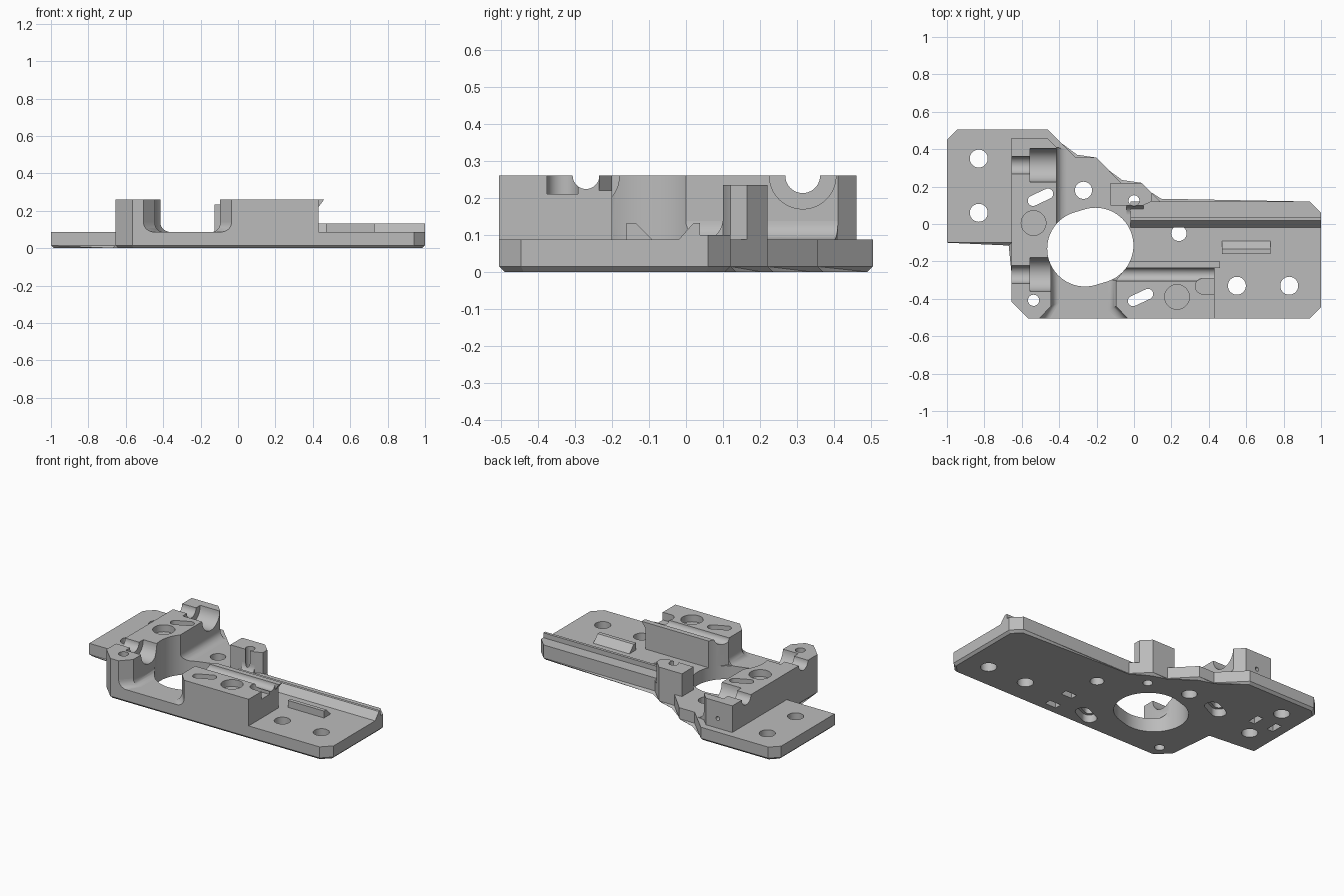
import bpy, bmesh
from math import sin, cos, pi, atan2, radians
from mathutils import Vector, Matrix

cube = bpy.data.objects.get("Cube")
if cube:
    bpy.data.objects.remove(cube)

grey = bpy.data.materials.new("plain_grey")
grey.use_nodes = True
grey.diffuse_color = (0.5, 0.5, 0.5, 1)
grey.node_tree.nodes["Principled BSDF"].inputs["Base Color"].default_value = (0.5, 0.5, 0.5, 1)

FLOOR, TOP, FRONT = 0.087, 0.26, -0.505


def finish(name, bm):
    bmesh.ops.recalc_face_normals(bm, faces=bm.faces)
    mesh = bpy.data.meshes.new(name)
    bm.to_mesh(mesh)
    bm.free()
    mesh.materials.append(grey)
    obj = bpy.data.objects.new(name, mesh)
    bpy.context.collection.objects.link(obj)
    return obj


def prism(name, points, low, high, axis="z", chamfer=0):
    """Extrude an outline along z, x (points are y, z) or y (points are x, z)."""
    place = {"z": lambda a, b, h: (a, b, h),
             "x": lambda a, b, h: (h, a, b),
             "y": lambda a, b, h: (a, h, b)}[axis]
    bm = bmesh.new()
    rings = [[bm.verts.new(place(a, b, h)) for a, b in points] for h in (low, high)]
    n = len(points)
    for ring in rings:
        bm.faces.new(ring)
    for i in range(n):
        j = (i + 1) % n
        bm.faces.new((rings[0][i], rings[0][j], rings[1][j], rings[1][i]))
    if chamfer:
        edges = [e for e in bm.edges if all(v.co.z == low for v in e.verts)]
        bmesh.ops.bevel(bm, geom=edges, offset=chamfer, segments=1, affect="EDGES")
    return finish(name, bm)


def box(name, x0, x1, y0, y1, z0, z1):
    return prism(name, [(x0, y0), (x1, y0), (x1, y1), (x0, y1)], z0, z1)


def circle(x, y, r, n=40):
    return [(x + r * cos(2 * pi * i / n), y + r * sin(2 * pi * i / n)) for i in range(n)]


def stadium(a, b, r, n=20):
    """Outline around two equal circles."""
    turn = atan2(b[1] - a[1], b[0] - a[0]) - pi / 2
    return [(c[0] + r * cos(turn + side + pi * i / n), c[1] + r * sin(turn + side + pi * i / n))
            for c, side in ((b, 0), (a, pi)) for i in range(n + 1)]


def fillet(name, wall, foot, height, steps=8):
    """Concave strip joining a wall line to the floor."""
    bm = bmesh.new()
    rows = []
    for w, f in zip(wall, foot):
        w, f = Vector(w), Vector(f)
        row = []
        for i in range(steps + 1):
            t = pi / 2 * i / steps
            p = w.lerp(f, 1 - sin(t))
            row.append(bm.verts.new((p.x, p.y, FLOOR + height * (1 - cos(t)))))
        row.append(bm.verts.new((w.x, w.y, FLOOR)))
        rows.append(row)
    n = len(rows[0])
    for a, b in zip(rows, rows[1:]):
        for i in range(n):
            j = (i + 1) % n
            bm.faces.new((a[i], a[j], b[j], b[i]))
    bm.faces.new(rows[0])
    bm.faces.new(rows[-1])
    return finish(name, bm)


def cut(part, cutters):
    bpy.context.view_layer.objects.active = part
    for c in cutters:
        mod = part.modifiers.new("cut", "BOOLEAN")
        mod.operation, mod.solver, mod.object = "DIFFERENCE", "EXACT", c
        bpy.ops.object.modifier_apply(modifier=mod.name)


# Solid parts
base = prism("base_plate", [
    (-1, -0.1), (-0.655, -0.1), (-0.655, -0.415), (-0.565, FRONT), (0.94, FRONT),
    (1, -0.445), (1, 0.06), (0.94, 0.12), (0.14, 0.12), (0.04, 0.22), (-0.07, 0.22),
    (-0.2, 0.355), (-0.31, 0.355), (-0.46, 0.505), (-0.945, 0.505), (-1, 0.45)],
    0, FLOOR, chamfer=0.015)
left_block = prism("left_block", [
    (-0.655, -0.415), (-0.565, FRONT), (-0.505, FRONT), (-0.445, -0.44), (-0.445, -0.12),
    (-0.415, -0.12), (-0.415, 0.41), (-0.465, 0.46), (-0.655, 0.46)], FLOOR, TOP)
right_block = prism("right_block", [
    (-0.095, -0.44), (-0.035, FRONT), (0.43, FRONT), (0.43, -0.2), (-0.04, -0.2),
    (-0.04, -0.23), (-0.095, -0.3)], FLOOR, TOP)
lip = prism("right_block_lip", [(0.43, 0.22), (0.46, TOP), (0.43, TOP)], -0.235, -0.2, "y")
pillar = prism("back_pillar", [
    (-0.125, 0.1), (0.05, 0.1), (0.095, 0.12), (0.095, 0.165), (0.04, 0.22), (-0.125, 0.22)],
    FLOOR, 0.235)
rail = prism("long_rail", [
    (-0.02, FLOOR), (0.02, 0.132), (0.038, 0.132), (0.038, 0.1), (0.12, 0.1), (0.12, FLOOR)],
    -0.02, 0.94, "x")
rail_end = prism("long_rail_end", [
    (-0.02, FLOOR), (0.02, 0.132), (0.038, 0.132), (0.038, 0.1), (0.06, 0.1), (0.06, FLOOR)],
    0.94, 1, "x")
rail_corner = prism("long_rail_corner", [(0.94, 0.06), (1, 0.06), (0.94, 0.12)], FLOOR, 0.1)
ridge = prism("short_ridge", [
    (-0.16, FLOOR), (-0.16, 0.132), (-0.135, 0.132), (-0.09, FLOOR)], 0.47, 0.73, "x")
fillets = [
    fillet("left_front_fillet", [(-0.445, -0.2), (-0.445, -0.44), (-0.505, FRONT)],
           [(-0.4, -0.2), (-0.4, -0.42), (-0.45, FRONT)], 0.05),
    fillet("left_back_fillet", [(-0.415, -0.1), (-0.415, 0.41)],
           [(-0.36, -0.1), (-0.36, 0.40)], 0.05),
    fillet("right_fillet", [(-0.095, -0.3), (-0.095, -0.44), (-0.035, FRONT)],
           [(-0.14, -0.3), (-0.14, -0.46), (-0.09, FRONT)], 0.05),
    fillet("pillar_fillet", [(-0.04, 0.1), (0.05, 0.1)], [(-0.04, 0.05), (0.05, 0.05)], 0.06),
]

# Cutters shared by several parts
through = {}
for key, x, y, r in (("flange_a", -0.83, 0.35, 0.048), ("flange_b", -0.83, 0.06, 0.048),
                     ("plate_a", 0.83, -0.33, 0.048), ("plate_b", 0.55, -0.33, 0.048),
                     ("plate_c", 0.24, -0.05, 0.041), ("floor", -0.27, 0.18, 0.046),
                     ("pillar", 0, 0.125, 0.029), ("corner", -0.537, -0.408, 0.03)):
    through[key] = prism("cut_" + key, circle(x, y, r), -1, 1)
through["opening"] = prism("cut_opening", stadium((-0.262, -0.132), (-0.205, -0.115), 0.202, 32), -1, 1)


def angled_slot(x, y, r, low, high):
    dx, dy = 0.044 * cos(radians(25)), 0.044 * sin(radians(25))
    return prism("cut_slot", stadium((x - dx, y - dy), (x + dx, y + dy), r), low, high)


slots, slot_feet = [], []
for x, y in ((-0.5, 0.143), (0.035, -0.393)):
    slots.append(angled_slot(x, y, 0.028, -1, 1))
    slot_feet.append(angled_slot(x, y, 0.045, -1, 0.05))

pockets = [box("cut_pocket", x - a, x + a, y - b, y + b, -1, 0.04)
           for x, y, a, b in ((0.265, -0.275, 0.04, 0.022), (0.265, -0.42, 0.04, 0.022),
                              (-0.76, 0.2, 0.022, 0.04), (-0.9, 0.2, 0.022, 0.04))]
seats = []
for y in (0.315, -0.27):
    seats.append(prism("cut_rod", circle(y, TOP, 0.047), -0.8, -0.5, "x"))
    seats.append(prism("cut_bearing", circle(y, TOP, 0.09), -0.555, -0.3, "x"))
recesses = [prism("cut_recess", circle(x, y, 0.066), 0.215, 1)
            for x, y in ((-0.537, 0.005), (0.23, -0.39))]
channel = prism("cut_channel", circle(-0.27, TOP, 0.036), -0.3, 0.6, "x")
notch = prism("cut_notch", stadium((0.37, -0.333), (0.6, -0.333), 0.042), 0.21, 1)
pin_hole = prism("cut_pin", circle(-0.55, 0.15, 0.013, 16), 0.38, 0.6, "y")

cut(base, list(through.values()) + slots + slot_feet + pockets)
cut(left_block, [through["opening"], through["corner"], slots[0], recesses[0], pin_hole] + seats)
cut(right_block, [through["opening"], slots[1], recesses[1], channel, notch])
cut(pillar, [through["pillar"]])
for part in fillets + [rail]:
    cut(part, [through["opening"]])
cut(fillets[1], [through["floor"]])
cut(fillets[3], [through["pillar"]])

# Remove cutters and smooth the round walls
for obj in list(bpy.data.objects):
    if obj.name.startswith("cut_"):
        bpy.data.objects.remove(obj)
bpy.ops.object.select_all(action="DESELECT")
parts = [base, left_block, right_block, lip, pillar, rail, rail_end, rail_corner, ridge] + fillets
for part in parts:
    part.select_set(True)
bpy.context.view_layer.objects.active = base
bpy.ops.object.shade_smooth_by_angle(angle=radians(30))
